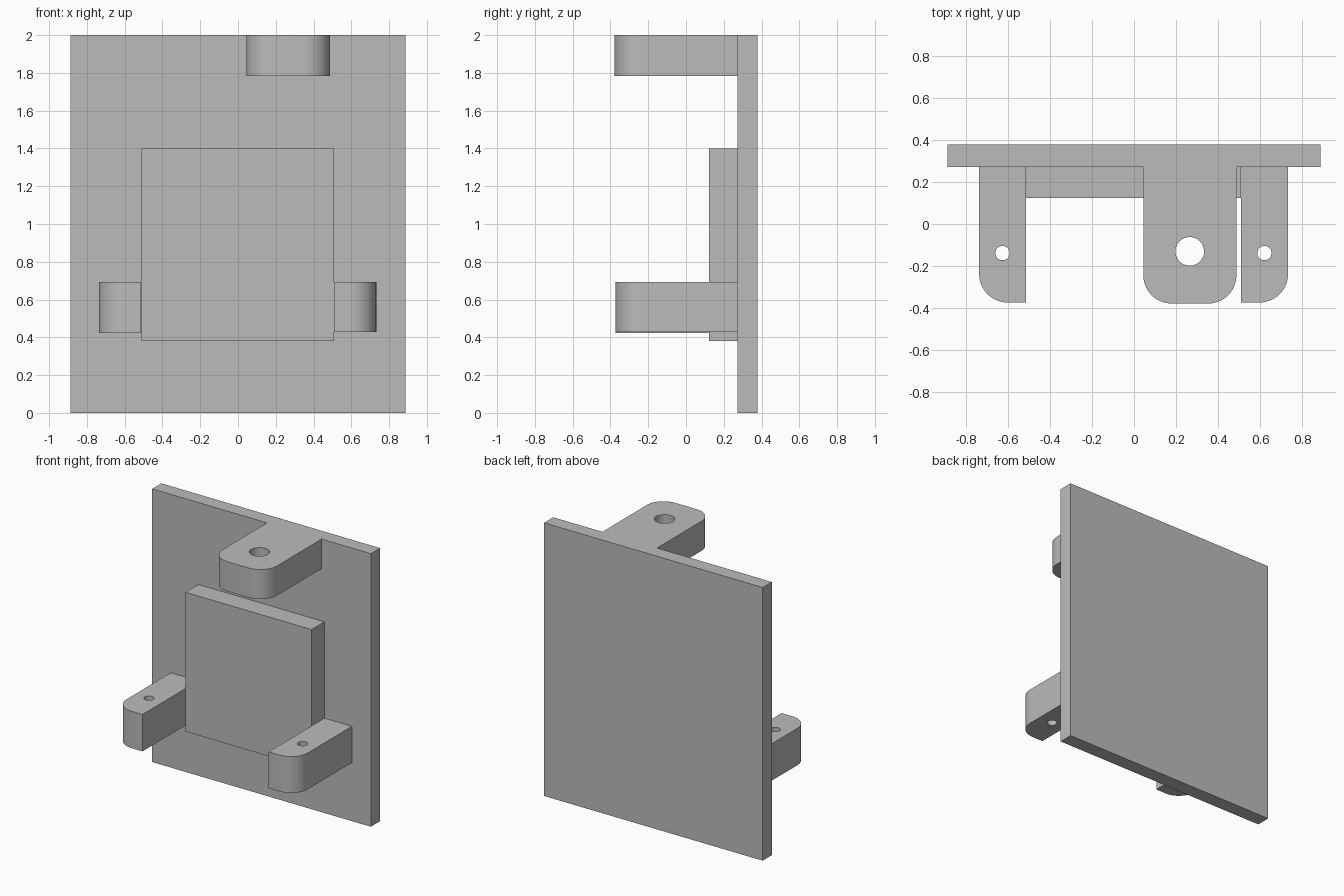
import bpy
import bmesh
import math

cube = bpy.data.objects.get("Cube")
if cube:
    bpy.data.objects.remove(cube, do_unlink=True)

# Single plain grey finish
grey = bpy.data.materials.new("plain grey")
grey.use_nodes = True
grey.diffuse_color = (0.5, 0.5, 0.5, 1)
grey.node_tree.nodes["Principled BSDF"].inputs["Base Color"].default_value = (0.5, 0.5, 0.5, 1)

PLATE_FRONT = 0.272
PLATE_BACK = 0.378


def finish(name, bm, smooth=False):
    bmesh.ops.recalc_face_normals(bm, faces=bm.faces)
    mesh = bpy.data.meshes.new(name)
    bm.to_mesh(mesh)
    bm.free()
    mesh.materials.append(grey)
    obj = bpy.data.objects.new(name, mesh)
    bpy.context.collection.objects.link(obj)
    if smooth:
        bpy.ops.object.select_all(action="DESELECT")
        obj.select_set(True)
        bpy.context.view_layer.objects.active = obj
        bpy.ops.object.shade_smooth_by_angle(angle=math.radians(30))
    return obj


def box(name, low, high):
    bm = bmesh.new()
    bmesh.ops.create_cube(bm, size=1)
    for v in bm.verts:
        v.co = [(a + b) / 2 + c * (b - a) for a, b, c in zip(low, high, v.co)]
    return finish(name, bm)


def arc(cx, cy, radius, start, end, steps):
    angles = [math.radians(start + (end - start) * i / steps) for i in range(steps + 1)]
    return [(cx + radius * math.cos(a), cy + radius * math.sin(a)) for a in angles]


def lug(name, x0, x1, front, z0, z1, hole, hole_radius, round_left, round_right, r=0.135):
    """Upright-extruded tab with rounded front corners and a vertical hole."""
    outline = [(x1, PLATE_FRONT), (x0, PLATE_FRONT)]
    outline += arc(x0 + r, front + r, r, 180, 270, 14) if round_left else [(x0, front)]
    outline += arc(x1 - r, front + r, r, 270, 360, 14) if round_right else [(x1, front)]
    rim = arc(*hole, hole_radius, 0, 360, 32)[:-1]
    bm = bmesh.new()
    edges = []
    for loop in (outline, rim):
        verts = [bm.verts.new((x, y, z0)) for x, y in loop]
        edges += [bm.edges.new((v, verts[i - 1])) for i, v in enumerate(verts)]
    bmesh.ops.triangle_fill(bm, edges=edges, use_beauty=True, normal=(0, 0, 1))
    top = bmesh.ops.extrude_face_region(bm, geom=bm.faces[:], use_keep_orig=True)
    moved = [g for g in top["geom"] if isinstance(g, bmesh.types.BMVert)]
    bmesh.ops.translate(bm, verts=moved, vec=(0, 0, z1 - z0))
    return finish(name, bm, smooth=True)


# Back plate and raised centre panel
box("back_plate", (-0.886, PLATE_FRONT, 0), (0.886, PLATE_BACK, 2))
box("raised_panel", (-0.511, 0.123, 0.38), (0.509, PLATE_FRONT, 1.4))

# Mounting lugs
lug("upper_lug", 0.044, 0.487, -0.378, 1.783, 2, (0.265, -0.13), 0.068, True, True)
lug("lower_right_lug", -0.736, -0.513, -0.373, 0.424, 0.694, (-0.625, -0.138), 0.034, True, False)
lug("lower_left_lug", 0.509, 0.732, -0.373, 0.428, 0.694, (0.62, -0.138), 0.034, False, True)
